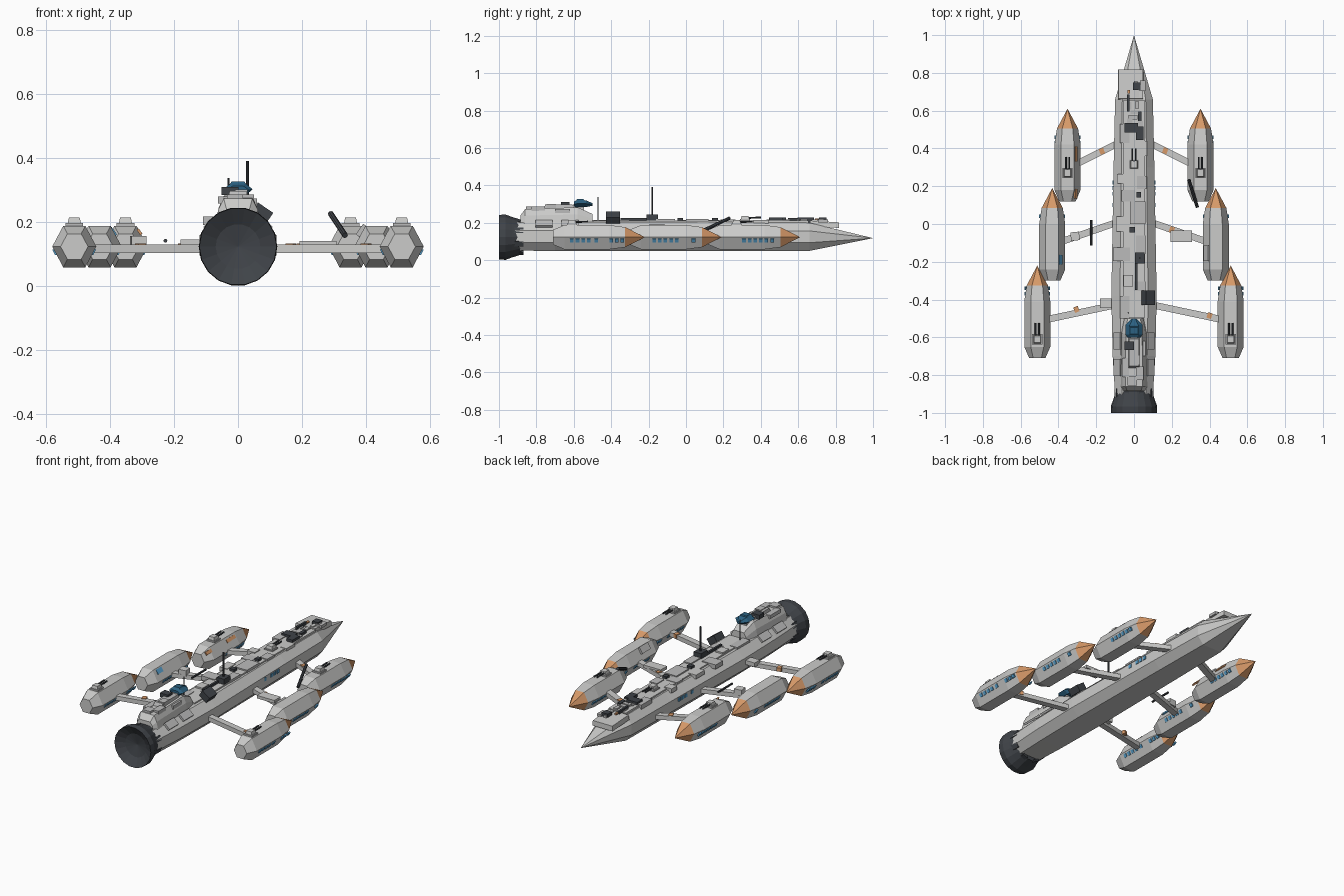
import bpy, bmesh, math, random
from mathutils import Vector, Matrix

if "Cube" in bpy.data.objects:
    bpy.data.objects.remove(bpy.data.objects["Cube"])

random.seed(4)

def mat(name, r, g, b):
    m = bpy.data.materials.new(name)
    m.diffuse_color = (r, g, b, 1)
    m.use_nodes = True
    m.node_tree.nodes["Principled BSDF"].inputs["Base Color"].default_value = m.diffuse_color
    return m

HULL = mat("hull grey", .60, .60, .59)
PLATE = mat("plate grey", .50, .50, .50)
DARK = mat("dark grey", .05, .056, .065)
ORANGE = mat("orange", .68, .32, .14)
BLUE = mat("window blue", .10, .36, .62)
CANOPY = mat("canopy blue", .025, .12, .22)

def finish(name, bm, m):
    bmesh.ops.recalc_face_normals(bm, faces=bm.faces)
    me = bpy.data.meshes.new(name)
    bm.to_mesh(me)
    bm.free()
    me.materials.append(m)
    ob = bpy.data.objects.new(name, me)
    bpy.context.collection.objects.link(ob)
    return ob

def box(name, c, s, m, rot=(0, 0, 0), taper=1.0):
    """Box centred on c, its top face scaled by taper."""
    bm = bmesh.new()
    bmesh.ops.create_cube(bm, size=1)
    for v in bm.verts:
        if v.co.z > 0:
            v.co.x *= taper
            v.co.y *= taper
        v.co = Vector((v.co.x * s[0], v.co.y * s[1], v.co.z * s[2]))
    ob = finish(name, bm, m)
    ob.location = c
    ob.rotation_euler = rot
    return ob

def rod(name, a, b, r, m, sides=8):
    a, b = Vector(a), Vector(b)
    bm = bmesh.new()
    bmesh.ops.create_cone(bm, cap_ends=True, segments=sides, radius1=r, radius2=r, depth=(b - a).length)
    ob = finish(name, bm, m)
    ob.location = (a + b) / 2
    ob.rotation_mode = 'QUATERNION'
    ob.rotation_quaternion = (b - a).to_track_quat('Z', 'Y')
    return ob

def loft(name, rings, profile, m, cx=0, cap=True):
    """Skin a profile along y; rings are (y, x scale, z scale, z centre), scale 0 is a tip."""
    bm = bmesh.new()
    loops = []
    for y, sx, sz, cz in rings:
        if sx == 0:
            loops.append([bm.verts.new((cx, y, cz))])
        else:
            loops.append([bm.verts.new((cx + p[0] * sx, y, cz + p[1] * sz)) for p in profile])
    n = len(profile)
    for a, b in zip(loops, loops[1:]):
        for i in range(n):
            j = (i + 1) % n
            if len(b) == 1:
                bm.faces.new((a[i], a[j], b[0]))
            elif len(a) == 1:
                bm.faces.new((a[0], b[j], b[i]))
            else:
                bm.faces.new((a[i], a[j], b[j], b[i]))
    if cap:
        for l in (loops[0], loops[-1]):
            if len(l) > 2:
                bm.faces.new(l)
    return finish(name, bm, m)

def ngon(n, off=0):
    return [(math.cos(2 * math.pi * i / n + off), math.sin(2 * math.pi * i / n + off)) for i in range(n)]

# Main hull: chamfered section with a long pointed nose
octa = [(1, .42), (.62, 1), (-.62, 1), (-1, .42), (-1, -.42), (-.62, -1), (.62, -1), (1, -.42)]
loft("main_hull", [(-.94, .098, .075, .126), (-.70, .113, .077, .127), (-.38, .12, .077, .127),
                   (.30, .108, .077, .127), (.66, .10, .075, .125), (1, 0, 0, .118)], octa, HULL)

# Engine bell with a shallow dished end
eng = loft("engine_bell", [(-.955, 0, 0, .123), (-.97, .07, .07, .123), (-1, .121, .121, .123), (-.965, .123, .123, .123),
                           (-.93, .11, .11, .123), (-.88, .094, .094, .123), (-.87, 0, 0, .123)], ngon(18), DARK)
for a in range(8):
    t = 2 * math.pi * (a + .5) / 8
    box("engine_clamp", (.1 * math.cos(t), -.9, .123 + .09 * math.sin(t)), (.012, .06, .03), DARK, (0, -t, 0))

def turret(x, y, z):
    box("turret_base", (x, y, z + .004), (.055, .055, .014), PLATE)
    box("turret_head", (x, y, z + .018), (.042, .045, .02), HULL, taper=.8)
    for s in (-.009, .009):
        rod("turret_barrel", (x + s, y + .01, z + .018), (x + s, y + .085, z + .02), .005, DARK)

# Side pods, struts and windows, mirrored across x
hexa = ngon(6)
pods = [(.512, -.71, (.105, -.43), (.46, -.505)),
        (.433, -.30, (.10, .005), (.39, -.095)),
        (.352, .12, (.09, .425), (.31, .315))]
win = [[-.61, -.58, -.55, -.52, -.48, -.40, -.37, -.34], [-.17, -.14, -.11, -.08, -.05, .04],
       [.31, .34, .37, .40, .43, .46]]
for side in (-1, 1):
    for k, (px, y0, a, b) in enumerate(pods):
        x, z = px * side, .123
        loft("pod_body", [(y0, .043, .046, z), (y0 + .06, .069, .075, z), (y0 + .30, .069, .075, z),
                          (y0 + .385, .056, .062, z)], hexa, HULL, x)
        loft("pod_nose", [(y0 + .385, .056, .062, z), (y0 + .49, 0, 0, z)], hexa, ORANGE, x)
        dx, dy = (b[0] - a[0]) * side, b[1] - a[1]
        box("strut", ((a[0] + b[0]) / 2 * side, (a[1] + b[1]) / 2, .116), (math.hypot(dx, dy), .036, .026), HULL,
            (0, 0, math.atan2(dy, dx)))
        for wy in win[k]:
            box("pod_window", (x + side * .0605, wy, .106), (.008, .019, .02), BLUE, (0, side * math.radians(28), 0))
            box("pod_window_inner", (x - side * .0605, wy, .106), (.006, .019, .02), BLUE, (0, -side * math.radians(28), 0))
        if k != 1:
            turret(x, y0 + .10 if k == 0 else y0 + .15, .186)
    for wy in (.10, .16, .19, .22):
        box("hull_window", (side * .11, wy, .143), (.008, .02, .02), BLUE)

# Strut and pod fittings
for x, y in ((-.17, .385), (.165, .388), (.20, -.03), (-.305, -.452), (.40, -.485)):
    box("strut_band", (x, y, .122), (.025, .03, .022), ORANGE, (0, 0, .35 if x < 0 else -.35))
for x, y, l in ((-.308, .37, .08), (-.308, .16, .05)):
    box("pod_stripe", (x, y, .169), (.02, l, .008), ORANGE, (0, .95, 0))
box("pod_panel", (-.39, -.19, .170), (.028, .05, .008), BLUE, (0, .95, 0))
box("pod_panel_grey", (.388, -.155, .172), (.04, .08, .02), PLATE, (0, -.95, 0))
box("strut_box", (.25, -.065, .132), (.115, .06, .018), HULL, (0, 0, 0))
box("strut_box", (-.15, -.42, .132), (.06, .05, .025), HULL, (0, 0, 0))
box("strut_box", (-.312, -.065, .138), (.046, .045, .036), HULL, (0, 0, .1))
rod("strut_gun", (-.227, -.115, .141), (-.227, .02, .141), .006, DARK)
rod("pod_gun", (.335, .09, .158), (.29, .235, .226), .009, DARK)

# Upper deck strip and armour plates: (x, y, width, length, height above deck)
box("fore_deck", (-.018, .74, .13, )[0:2] + (.192,), (.135, .16, .03), HULL, (-.06, 0, 0), .96)
box("spine_deck", (0, .08, .205), (.115, 1.15, .014), HULL)
plates = [(-.065, .24, .05, .05, .012), (-.03, .15, .07, .06, .010), (.02, .06, .08, .12, .015),
          (-.07, .0, .05, .08, .010), (-.065, -.16, .09, .07, .012), (.035, -.11, .05, .10, .014),
          (-.03, -.30, .05, .06, .016), (.03, -.33, .06, .05, .010), (-.05, -.44, .05, .12, .010),
          (.05, .40, .04, .08, .010), (-.05, .48, .05, .10, .012), (.04, .22, .05, .07, .012)]
for i, (x, y, w, l, h) in enumerate(plates):
    box("deck_plate", (x, y, .198 + h / 2), (w, l, .014 + h), PLATE if i % 3 else HULL)
for x, y, w, l, h in ((.025, .155, .025, .03, .02), (-.01, -.03, .03, .03, .02), (.012, -.27, .012, .16, .02),
                      (.03, -.18, .05, .06, .038), (-.015, .51, .07, .05, .022), (.03, .48, .04, .07, .022),
                      (-.03, .64, .012, .09, .022), (.015, .73, .04, .04, .022), (.03, .57, .02, .05, .02)):
    box("dark_block", (x, y, .20 + h / 2), (w, l, h + .012), DARK)
for i in range(12):
    box("bow_fitting", (random.uniform(-.045, .05), random.uniform(.52, .77), .21),
        (random.uniform(.015, .05), random.uniform(.02, .06), random.uniform(.012, .026)), random.choice((HULL, PLATE, PLATE)))
box("bow_marker", (-.028, .70, .219), (.015, .02, .008), ORANGE)
turret(0, .315, .208)
box("tilted_launcher", (.075, -.39, .228), (.058, .075, .04), DARK, (0, .6, 0))
for s in (-1, 1):
    for y in (-.76, -.62):
        box("side_plate", (s * .088, y, .195), (.045, .09, .012), PLATE, (0, s * .72, 0))

# Aft superstructure: sloped block, upper tier and details
house = [(1, -1), (.86, .2), (.62, 1), (-.62, 1), (-.86, .2), (-1, -1)]
loft("aft_house", [(-.885, .058, .025, .215), (-.86, .072, .043, .230), (-.58, .070, .048, .235),
                   (-.50, .055, .03, .217)], house, HULL)
box("upper_tier", (0, -.68, .284), (.062, .17, .026), PLATE, (0, 0, 0), .85)
box("bridge_neck", (0, -.575, .283), (.04, .06, .03), HULL)
box("sensor_block", (-.025, -.645, .297), (.052, .045, .026), DARK)
for x, y, w, l, z in ((-.045, -.76, .035, .10, .268), (.01, -.72, .04, .05, .29), (.03, -.79, .04, .07, .275),
                      (-.01, -.83, .05, .05, .275), (.045, -.66, .03, .08, .262)):
    box("house_plate", (x, y, z), (w, l, .022), PLATE)

# Bridge canopy with a pointed front
loft("bridge_canopy", [(-.60, .034, .014, .300), (-.585, .046, .022, .302), (-.535, .046, .021, .302),
                       (-.50, .012, .008, .298)], ngon(6), CANOPY)
box("canopy_roof", (0, -.565, .322), (.05, .045, .008), CANOPY, taper=.8)

# Antenna masts
rod("main_mast", (.03, -.18, .20), (.03, -.18, .39), .0045, DARK)
rod("aft_mast", (-.03, -.47, .20), (-.03, -.47, .337), .0035, DARK)
